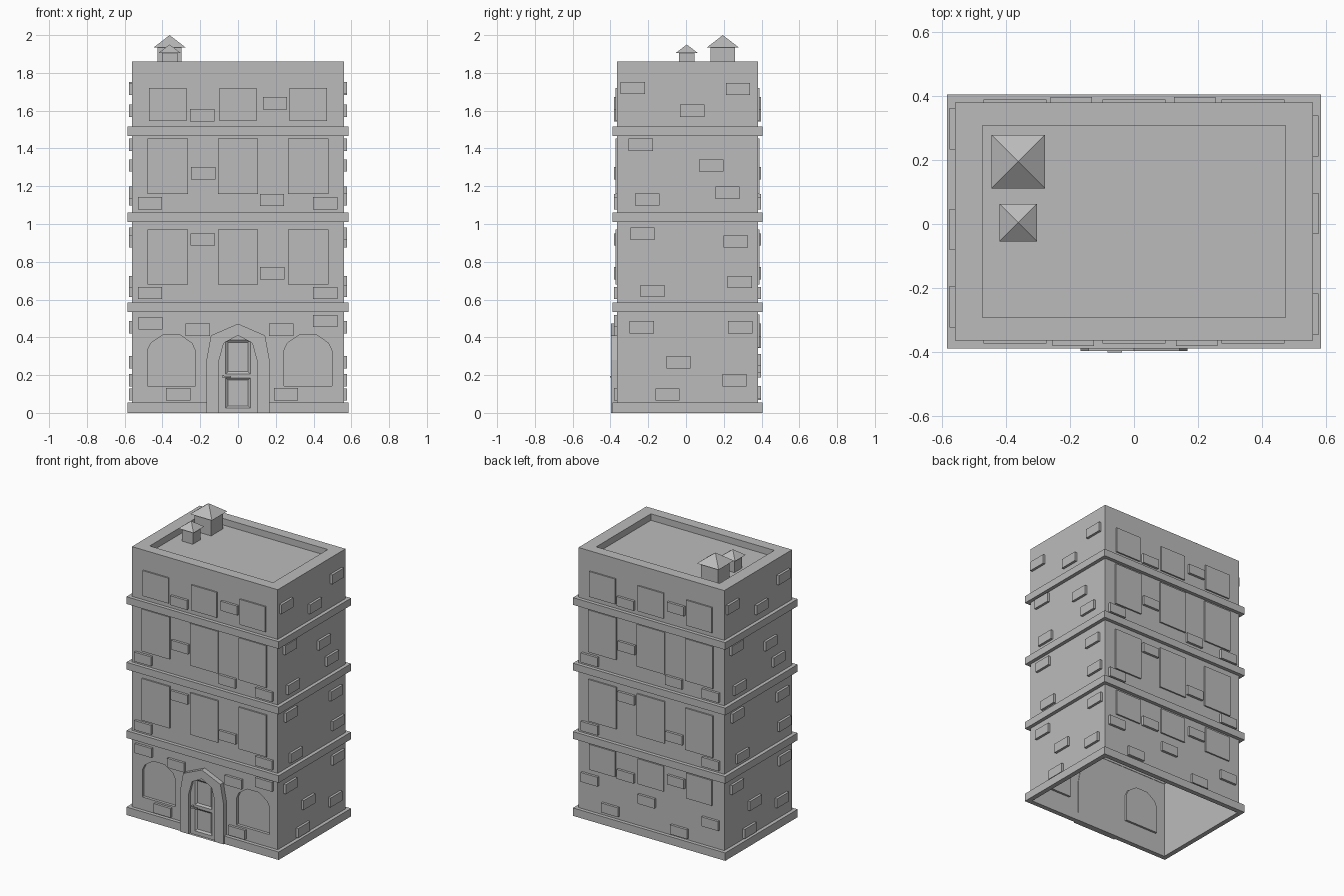
import bpy, bmesh, math
from mathutils import Matrix, Vector

if "Cube" in bpy.data.objects:
    bpy.data.objects.remove(bpy.data.objects["Cube"])

stone = bpy.data.materials.new("grey_stone")
stone.use_nodes = True
GREY = (0.5, 0.5, 0.5, 1)
stone.diffuse_color = GREY
stone.node_tree.nodes["Principled BSDF"].inputs["Base Color"].default_value = GREY

YC = 0.008                      # building centre in y
HX, HY = 0.56, 0.372            # half size of the walls
FRONT = YC - HY


def add(name, bm):
    bmesh.ops.recalc_face_normals(bm, faces=bm.faces)
    mesh = bpy.data.meshes.new(name)
    bm.to_mesh(mesh)
    bm.free()
    mesh.materials.append(stone)
    ob = bpy.data.objects.new(name, mesh)
    bpy.context.collection.objects.link(ob)
    return ob


def loft(name, loops, caps=(), closed=False):
    """Join point loops in order; caps lists the loop indices to fill."""
    bm = bmesh.new()
    rings = [[bm.verts.new(p) for p in loop] for loop in loops]
    pairs = list(zip(rings, rings[1:])) + ([(rings[-1], rings[0])] if closed else [])
    for a, b in pairs:
        for i in range(len(a)):
            j = (i + 1) % len(a)
            bm.faces.new((a[i], a[j], b[j], b[i]))
    for c in caps:
        bm.faces.new(rings[c])
    return add(name, bm)


def rect(hx, hy, z, cx=0, cy=YC):
    return [(cx + sx * hx, cy + sy * hy, z) for sx, sy in ((-1, -1), (1, -1), (1, 1), (-1, 1))]


def prism(name, outline, y0, y1):
    return loft(name, [[(x, y, z) for x, z in outline] for y in (y0, y1)], (0, 1))


def cut(ob, cutter):
    mod = ob.modifiers.new("cut", "BOOLEAN")
    mod.object, mod.operation, mod.solver = cutter, "DIFFERENCE", "EXACT"
    bake(ob)
    bpy.data.objects.remove(cutter)


def bake(ob):
    deps = bpy.context.evaluated_depsgraph_get()
    mesh = bpy.data.meshes.new_from_object(ob.evaluated_get(deps))
    ob.modifiers.clear()
    ob.data = mesh


def plate(name, turn, u, z, w, h, depth):
    """Box on a wall; turn is the wall angle, u the distance along that wall."""
    dist = HX if turn % 180 else HY
    bm = bmesh.new()
    place = (Matrix.Translation((0, YC, 0)) @ Matrix.Rotation(math.radians(turn), 4, "Z")
             @ Matrix.Translation((u, -dist - depth / 2 + 0.002, z))
             @ Matrix.Diagonal((w, depth + 0.004, h, 1)))
    bmesh.ops.create_cube(bm, size=1, matrix=place)
    return add(name, bm)


# Hollow walls with a sunken roof, open underneath
walls = loft("walls", [rect(HX, HY, 0), rect(HX, HY, 1.86), rect(0.474, 0.3, 1.86),
                       rect(0.474, 0.3, 1.815)], (3,))
shell = walls.modifiers.new("thickness", "SOLIDIFY")
shell.thickness, shell.offset = 0.008, -1
bake(walls)

# Floor bands
bands = [loft("floor_band", [rect(HX + 0.025, HY + 0.025, z0), rect(HX + 0.025, HY + 0.025, z1),
                             rect(HX - 0.008, HY - 0.008, z1), rect(HX - 0.008, HY - 0.008, z0)],
              closed=True)
         for z0, z1 in ((0, 0.055), (0.535, 0.585), (1.01, 1.06), (1.465, 1.515))]


# Arched doorway with surround and panelled door
def mirrored(half):
    return half + [(-x, z) for x, z in reversed(half) if x]


inner = mirrored([(-0.1, 0), (-0.1, 0.28), (-0.075, 0.37), (0, 0.41)])
outer = mirrored([(-0.167, 0), (-0.167, 0.28), (-0.143, 0.41), (0, 0.472)])
for ob in (walls, bands[0]):
    cut(ob, prism("cutter", inner, -0.5, -0.3))
loft("door_surround", [[(x, y, z) for x, z in o] for o, y in
                       ((outer, -0.355), (outer, -0.398), (inner, -0.398), (inner, -0.355))],
     closed=True)
door = prism("door", inner, -0.38, -0.355)
for z0, z1 in ((0.025, 0.185), (0.207, 0.385)):
    def panel(m, y):
        return [(x * (0.065 - m), y, z) for x, z in
                ((-1, z0 + m), (1, z0 + m), (1, z1 - m), (-1, z1 - m))]
    cut(door, loft("cutter", [panel(0, -0.39), panel(0, -0.38), panel(0.012, -0.37)], (0, 2)))
bm = bmesh.new()
bmesh.ops.create_cube(bm, size=1, matrix=Matrix.Translation((-0.06, -0.396, 0.192))
                      @ Matrix.Diagonal((0.045, 0.012, 0.008, 1)))
bmesh.ops.create_cube(bm, size=1, matrix=Matrix.Translation((-0.078, -0.388, 0.192))
                      @ Matrix.Diagonal((0.01, 0.02, 0.016, 1)))
add("door_handle", bm)

# Arched ground floor windows, set into the wall
arch = mirrored([(-0.127, 0.143), (-0.127, 0.33), (-0.108, 0.37), (-0.045, 0.413)])
for cx in (-0.353, 0.37):
    shape = [(cx + x, z) for x, z in arch]
    cut(walls, prism("cutter", shape, -0.5, -0.3))
    loft("arched_window", [[(x, y, z) for x, z in shape] for y in (FRONT, FRONT + 0.02)], (1,))

# Upper windows, front and back
for turn in (0, 180):
    rows = [(0.825, 0.29, 0.213), (1.306, 0.293, 0.213), (1.633, 0.176, 0.197)]
    if turn:
        rows.append((0.433, 0.176, 0.197))
    for z, h, w in rows:
        for u in (-0.372, 0, 0.372):
            plate("window", turn, u, z, w, h, 0.01)

# Projecting bricks: (distance along wall, height)
long_wall = [(-0.19, 1.575), (0.196, 1.64), (-0.183, 1.268), (-0.466, 1.11), (0.18, 1.127),
             (0.462, 1.11), (-0.187, 0.918), (-0.466, 0.635), (0.182, 0.74), (0.462, 0.635)]
front_low = [(-0.463, 0.475), (-0.214, 0.44), (0.228, 0.44), (0.462, 0.487),
             (-0.317, 0.098), (0.254, 0.098)]
back_low = [(-0.19, 0.375), (0.196, 0.44), (-0.467, 0.28), (-0.31, 0.11), (-0.03, 0.245),
            (0.22, 0.1), (0.46, 0.22)]
side = [(-0.29, 1.72), (0.267, 1.715), (0.025, 1.6), (-0.248, 1.42), (0.125, 1.31),
        (0.212, 1.165), (-0.214, 1.13), (-0.238, 0.948), (0.255, 0.907), (0.276, 0.693),
        (-0.185, 0.645), (-0.243, 0.453), (0.279, 0.453), (-0.048, 0.268), (0.249, 0.173),
        (-0.106, 0.097)]
for turn, bricks in ((0, long_wall + front_low), (180, long_wall + back_low),
                     (90, side), (270, side)):
    for u, z in bricks:
        plate("brick", turn, u, z, 0.129, 0.065, 0.017)

# Chimneys with pyramid caps
for cy, half, eave, z1, top in ((0.195, 0.064, 0.084, 1.935, 2.0), (0.004, 0.041, 0.059, 1.905, 1.95)):
    def sq(h, z):
        return rect(h, h, z, -0.362, cy)
    loft("chimney", [sq(half, 1.81), sq(half, z1)], (0, 1))
    bm = bmesh.new()
    base = [bm.verts.new(p) for p in sq(eave, z1)]
    tip = bm.verts.new((-0.362, cy, top))
    bm.faces.new(base)
    for i in range(4):
        bm.faces.new((base[i], base[(i + 1) % 4], tip))
    add("chimney_cap", bm)
